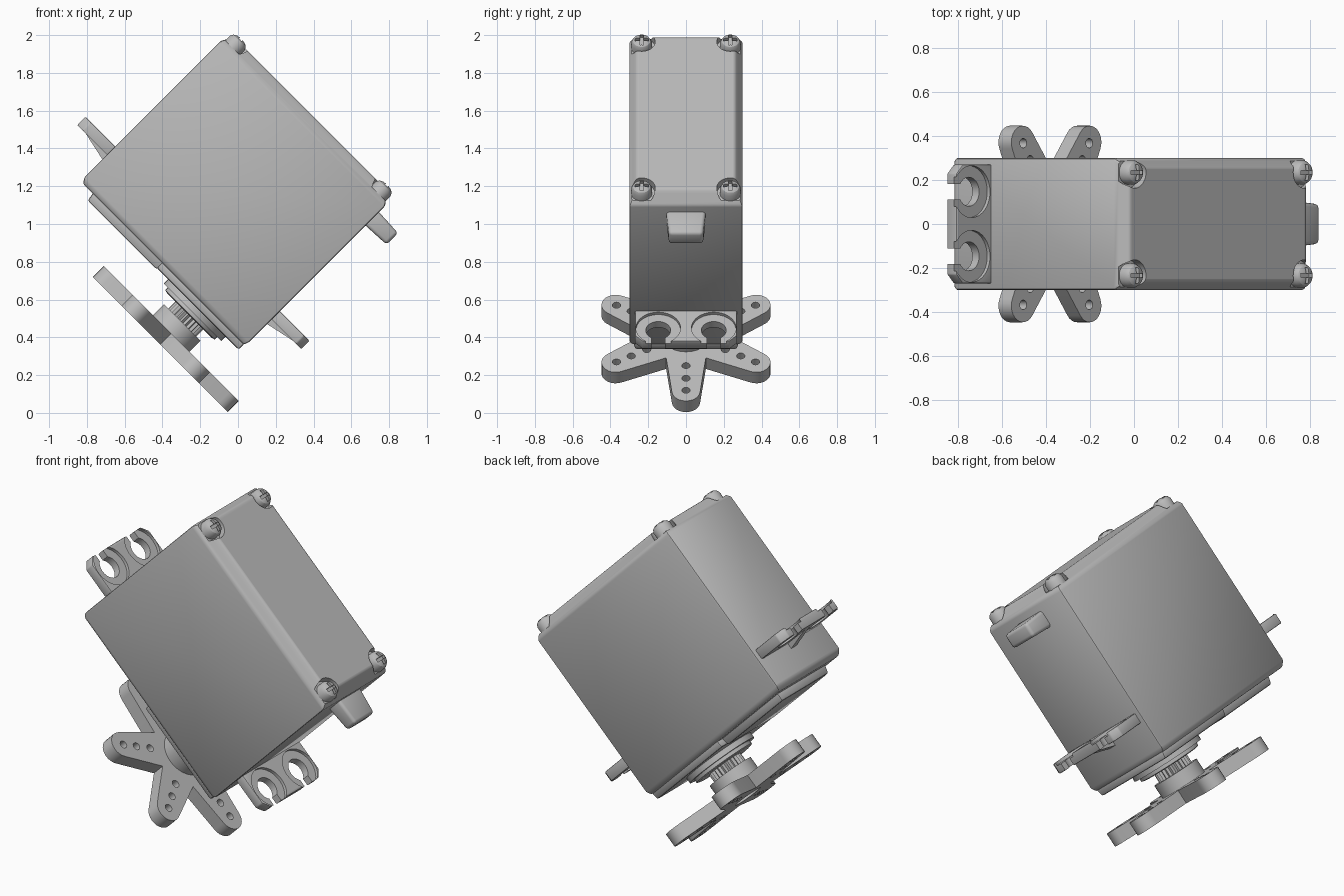
import bpy, bmesh
from math import sin, cos, pi, radians
from mathutils import Matrix, Vector

if "Cube" in bpy.data.objects:
    bpy.data.objects.remove(bpy.data.objects["Cube"])

# Everything is built upright (output shaft pointing down), then tilted by POSE
POSE = Matrix.Translation((0, 0, 1)) @ Matrix.Rotation(radians(45), 4, 'Y')

grey = bpy.data.materials.new("light_grey")
grey.use_nodes = True
grey.diffuse_color = (0.5, 0.5, 0.5, 1)
grey.node_tree.nodes["Principled BSDF"].inputs["Base Color"].default_value = (0.5, 0.5, 0.5, 1)


def finish(name, bm):
    bmesh.ops.recalc_face_normals(bm, faces=bm.faces[:])
    mesh = bpy.data.meshes.new(name)
    bm.to_mesh(mesh)
    bm.free()
    mesh.materials.append(grey)
    ob = bpy.data.objects.new(name, mesh)
    bpy.context.collection.objects.link(ob)
    ob.matrix_world = POSE
    return ob


def add_loft(bm, rings):
    loops = [[bm.verts.new(p) for p in ring] for ring in rings]
    n = len(loops[0])
    for a, b in zip(loops, loops[1:]):
        for i in range(n):
            bm.faces.new((a[i], a[(i + 1) % n], b[(i + 1) % n], b[i]))
    bm.faces.new(loops[0][::-1])
    bm.faces.new(loops[-1])


def loft(name, *ring_sets):
    bm = bmesh.new()
    for rings in ring_sets:
        add_loft(bm, rings)
    return finish(name, bm)


def rect(z, x0, x1, hy, y=0):
    return [(x0, y - hy, z), (x1, y - hy, z), (x1, y + hy, z), (x0, y + hy, z)]


def circle(z, r, x=0, y=0, n=32):
    return [(x + r * cos(2 * pi * i / n), y + r * sin(2 * pi * i / n), z) for i in range(n)]


def lathe(profile, x=0, y=0, n=32):
    return [circle(z, r, x, y, n) for z, r in profile]


def slab(outline, z0, z1):
    return [[(x, y, z) for x, y in outline] for z in (z0, z1)]


def apply(ob, mod):
    bpy.context.view_layer.objects.active = ob
    bpy.ops.object.modifier_apply(modifier=mod.name)


def bevel(ob, width, segments=2):
    m = ob.modifiers.new("bevel", 'BEVEL')
    m.width, m.segments, m.limit_method = width, segments, 'ANGLE'
    apply(ob, m)


def cut(ob, *ring_sets):
    cutter = loft("cutter", *ring_sets)
    cutter.hide_render = True
    m = ob.modifiers.new("cut", 'BOOLEAN')
    m.operation, m.solver, m.object = 'DIFFERENCE', 'EXACT', cutter
    apply(ob, m)
    bpy.data.objects.remove(cutter)


def smooth(ob):
    bpy.ops.object.select_all(action='DESELECT')
    ob.select_set(True)
    bpy.context.view_layer.objects.active = ob
    bpy.ops.object.shade_smooth_by_angle(angle=radians(30))


parts = []

# Case with chamfered cover and four screw pockets
X0, X1, TOP = -0.75, 0.483, 0.685
case = loft("case", [rect(-0.43, X0 + 0.02, X1 - 0.01, 0.285), rect(-0.40, X0, X1, 0.3),
                     rect(0.62, X0, X1, 0.3), rect(TOP, X0 + 0.035, X1 - 0.06, 0.26)])
bevel(case, 0.01)
corners = [(x, y) for x in (-0.68, 0.412) for y in (-0.235, 0.235)]
cut(case, *[lathe([(0.64, 0.072), (0.8, 0.072)], x, y) for x, y in corners])
parts.append(case)

# Cover screws with cross slots
for x, y in corners:
    screw = loft("cover_screw", lathe([(0.62, 0.055), (0.675, 0.055), (0.692, 0.046),
                                       (0.702, 0.03), (0.705, 0.01)], x, y))
    for lx, ly in ((0.036, 0.009), (0.009, 0.036)):
        cut(screw, [rect(z, x - lx, x + lx, ly, y) for z in (0.68, 0.75)])
    parts.append(screw)

# Raised deck and lip on the output side
deck = loft("gear_deck", [rect(-0.475, -0.65, -0.14, 0.22), rect(-0.42, -0.66, -0.1, 0.23)])
lip = loft("gear_lip", [rect(-0.468, -0.14, 0.472, 0.27), rect(-0.42, -0.14, 0.472, 0.28)])
for ob in (deck, lip):
    bevel(ob, 0.01)
    parts.append(ob)

# Output bearing, splined shaft and horn hub around the shaft axis
SX = 0.16
parts.append(loft("bearing_boss", lathe([(-0.525, 0.165), (-0.52, 0.185), (-0.50, 0.185),
                                         (-0.50, 0.215), (-0.46, 0.215)], SX, n=48)))
teeth = [(SX + r * cos(a), r * sin(a)) for i in range(50)
         for r, a in [(0.105 if i % 2 else 0.094, 2 * pi * i / 50)]]
parts.append(loft("splined_shaft", slab(teeth, -0.62, -0.515)))

# Six-armed horn with three holes per arm
outline, holes = [], []
for k in range(6):
    a = k * pi / 3
    axis = Vector((cos(a), sin(a)))
    valley = a - pi / 6
    outline.append((SX + 0.21 * cos(valley), 0.21 * sin(valley)))
    for j in range(13):
        t = a + radians(-84 + 14 * j)
        outline.append((SX + 0.43 * axis.x + 0.075 * cos(t), 0.43 * axis.y + 0.075 * sin(t)))
    for r in (0.24, 0.335, 0.425):
        holes.append(lathe([(-0.8, 0.022), (-0.6, 0.022)], SX + r * axis.x, r * axis.y, 16))
horn = loft("horn", slab(outline, -0.743, -0.66))
cut(horn, *holes)
cut(horn, lathe([(-0.8, 0.085), (-0.70, 0.085)], SX))
parts.append(horn)
parts.append(loft("horn_hub", lathe([(-0.68, 0.137), (-0.577, 0.137)], SX, n=48)))
horn_screw = loft("horn_screw", lathe([(-0.73, 0.03), (-0.725, 0.05), (-0.69, 0.06)], SX))
parts.append(horn_screw)

# Mounting ears: keyhole slots, shallow seats and a rib underneath
EAR0, EAR1 = -0.232, -0.17
for side, root in ((-1, X0), (1, X1)):
    def out(d):
        return root + side * d
    end, c = 0.222, 0.04
    ear = loft("mounting_ear", slab([(out(-0.03), -0.27), (out(end - c), -0.27),
                                     (out(end), -0.27 + c), (out(end), 0.27 - c),
                                     (out(end - c), 0.27), (out(-0.03), 0.27)], EAR0, EAR1))
    bevel(ear, 0.006)
    centres = [(out(0.125), y) for y in (-0.147, 0.147)]
    cut(ear, *[lathe([(EAR1 - 0.018, 0.118), (0, 0.118)], x, y, 40) for x, y in centres])
    cut(ear, *[lathe([(-0.4, 0.066), (0, 0.066)], x, y) for x, y in centres])
    cut(ear, *[[rect(z, x, x + side * 0.2, 0.036, y) for z in (-0.4, 0)] for x, y in centres])
    parts.append(ear)
    rib = [(out(-0.02), EAR0 + 0.02), (out(end - 0.02), EAR0 + 0.01), (out(-0.02), -0.27)]
    parts.append(loft("ear_rib", [[(x, y, z) for x, z in rib] for y in (-0.025, 0.025)]))

# Tapered cable strain relief
relief = loft("cable_relief",
              [[(x, sy * hy, 0.522 + sz * hz) for sy, sz in ((-1, -1), (1, -1), (1, 1), (-1, 1))]
               for x, hy, hz in ((X1 - 0.03, 0.107, 0.052), (0.633, 0.09, 0.043))])
bevel(relief, 0.018, 3)
parts.append(relief)

for ob in parts:
    smooth(ob)
